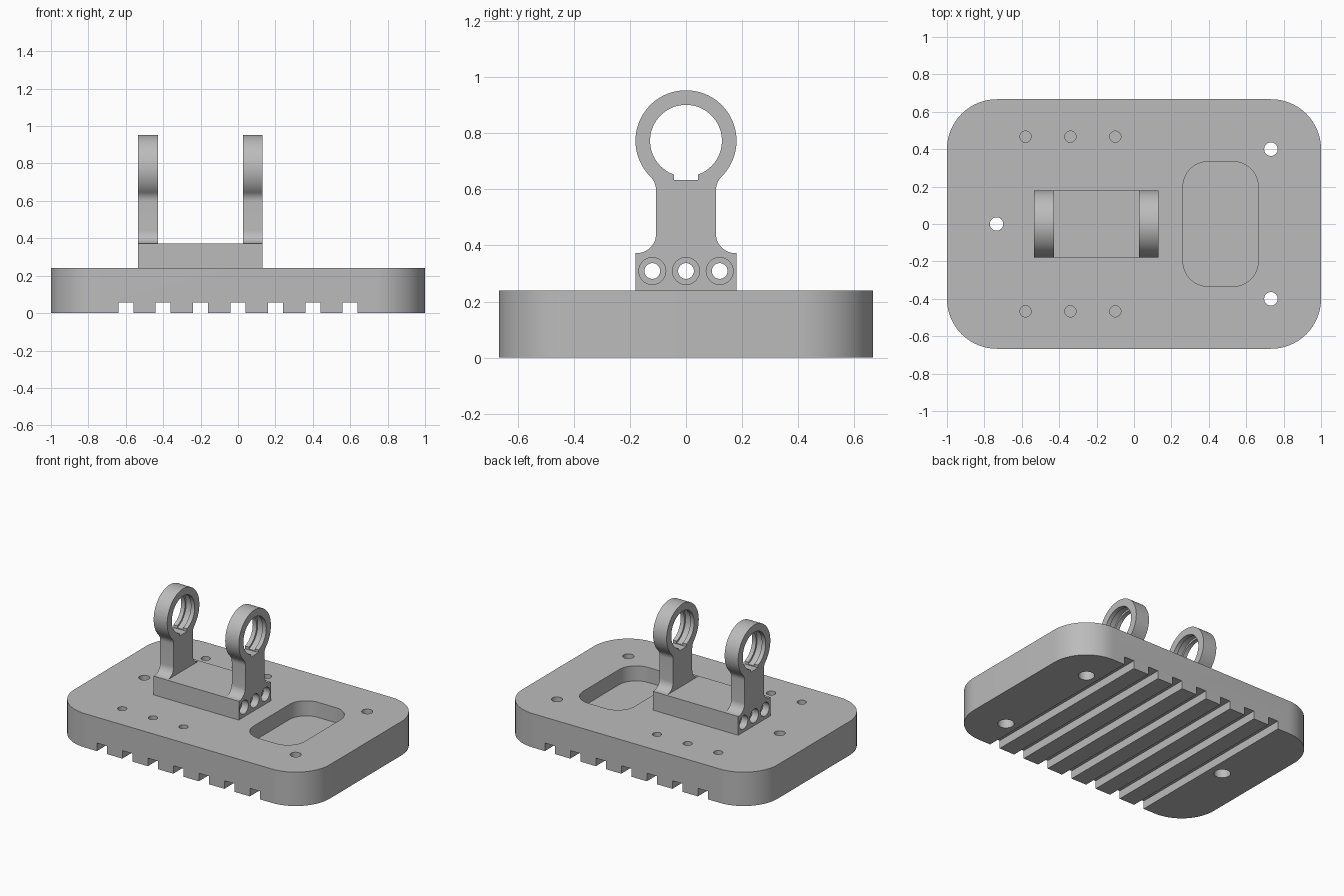
import bpy, bmesh
from math import sin, cos, pi, radians, sqrt, atan2

cube = bpy.data.objects.get("Cube")
if cube:
    bpy.data.objects.remove(cube, do_unlink=True)

# Single plain grey finish
grey = bpy.data.materials.new("plain grey")
grey.use_nodes = True
colour = (0.5, 0.5, 0.5, 1)
grey.diffuse_color = colour
grey.node_tree.nodes["Principled BSDF"].inputs["Base Color"].default_value = colour


def arc(cx, cy, r, start, end, steps):
    """Points on an arc, angles in radians."""
    return [(cx + r * cos(start + (end - start) * i / steps),
             cy + r * sin(start + (end - start) * i / steps)) for i in range(steps + 1)]


def circle(cx, cy, r, steps=40):
    return arc(cx, cy, r, 0, 2 * pi, steps)[:-1]


def rect(x0, x1, y0, y1):
    return [(x0, y0), (x1, y0), (x1, y1), (x0, y1)]


def rounded(x0, x1, y0, y1, r):
    corners = [(x1 - r, y1 - r), (x0 + r, y1 - r), (x0 + r, y0 + r), (x1 - r, y0 + r)]
    pts = []
    for i, (cx, cy) in enumerate(corners):
        pts += arc(cx, cy, r, i * pi / 2, (i + 1) * pi / 2, 16)
    return pts


def prism(name, outline, lo, hi, axis="z"):
    """Extrude an outline along z (outline in xy) or x (outline in yz)."""
    bm = bmesh.new()
    rings = []
    for c in (lo, hi):
        rings.append([bm.verts.new((a, b, c) if axis == "z" else (c, a, b)) for a, b in outline])
    bm.faces.new(rings[0][::-1])
    bm.faces.new(rings[1])
    n = len(outline)
    for i in range(n):
        j = (i + 1) % n
        bm.faces.new((rings[0][i], rings[0][j], rings[1][j], rings[1][i]))
    bmesh.ops.recalc_face_normals(bm, faces=bm.faces)
    mesh = bpy.data.meshes.new(name)
    bm.to_mesh(mesh)
    bm.free()
    mesh.materials.append(grey)
    ob = bpy.data.objects.new(name, mesh)
    bpy.context.collection.objects.link(ob)
    return ob


def activate(ob):
    bpy.ops.object.select_all(action="DESELECT")
    ob.select_set(True)
    bpy.context.view_layer.objects.active = ob


def cut(ob, outline, lo, hi, axis="z"):
    """Subtract a prism from the part."""
    cutter = prism("cutter", outline, lo, hi, axis)
    cutter.hide_render = True
    mod = ob.modifiers.new("cut", "BOOLEAN")
    mod.operation = "DIFFERENCE"
    mod.solver = "EXACT"
    mod.object = cutter
    activate(ob)
    bpy.ops.object.modifier_apply(modifier=mod.name)
    bpy.data.objects.remove(cutter, do_unlink=True)


def finish(ob):
    activate(ob)
    bpy.ops.object.shade_smooth_by_angle(angle=radians(30))


# Base plate with rounded corners
TOP = 0.24
base = prism("base_plate", rounded(-1, 1, -0.667, 0.667, 0.267), 0, TOP)

# Slots across the underside
for i in range(-3, 4):
    cut(base, rect(i * 0.2 - 0.04, i * 0.2 + 0.04, -0.8, 0.8), -0.1, 0.057)

# Mounting holes, counterbored from below
for x, y in ((-0.735, 0), (0.732, 0.4), (0.732, -0.4)):
    cut(base, circle(x, y, 0.036), -0.1, 0.4)
    cut(base, circle(x, y, 0.053), -0.1, 0.13)

# Two rows of blind holes
for x in (-0.58, -0.34, -0.1):
    for y in (-0.467, 0.467):
        cut(base, circle(x, y, 0.03, 32), 0.12, 0.4)

# Shallow pocket
cut(base, rounded(0.262, 0.664, -0.333, 0.333, 0.133), TOP - 0.107, 0.4)
finish(base)

# Bracket block with three counterbored bores
LEFT, RIGHT, WIDE, BLOCK = -0.535, 0.132, 0.18, 0.373
block = prism("bracket_block", rect(-WIDE, WIDE, TOP, BLOCK), LEFT, RIGHT, "x")
for y in (-0.12, 0, 0.12):
    cut(block, circle(y, 0.309, 0.028), -1, 1, "x")
    cut(block, circle(y, 0.309, 0.048), -1, LEFT + 0.05, "x")
    cut(block, circle(y, 0.309, 0.048), RIGHT - 0.05, 1, "x")
finish(block)

# Upright profile: fillet, neck, fillet, ring
RING, R, NECK, F = 0.773, 0.18, 0.107, 0.067
drop = sqrt((R + F) ** 2 - (NECK + F) ** 2)
tangent = atan2(-drop, NECK + F)
half = arc(NECK + F, BLOCK + F, F, -pi / 2, -pi, 12)
half += arc(NECK + F, RING - drop, F, pi, pi + tangent, 10)
half += arc(0, RING, R, tangent, pi / 2, 40)[1:]
outline = half + [(-y, z) for y, z in half[-2::-1]]

# Uprights with a keyed, grooved eye
THICK = 0.106
for name, x in (("right_upright", LEFT), ("left_upright", RIGHT - THICK)):
    upright = prism(name, outline, x, x + THICK, "x")
    cut(upright, circle(0, RING, 0.128, 72), x - 0.1, x + 0.3, "x")
    cut(upright, rect(-0.042, 0.042, RING - 0.14, RING - 0.06), x - 0.1, x + 0.3, "x")
    cut(upright, circle(0, RING, 0.141, 72), x + 0.03, x + THICK - 0.03, "x")
    finish(upright)
